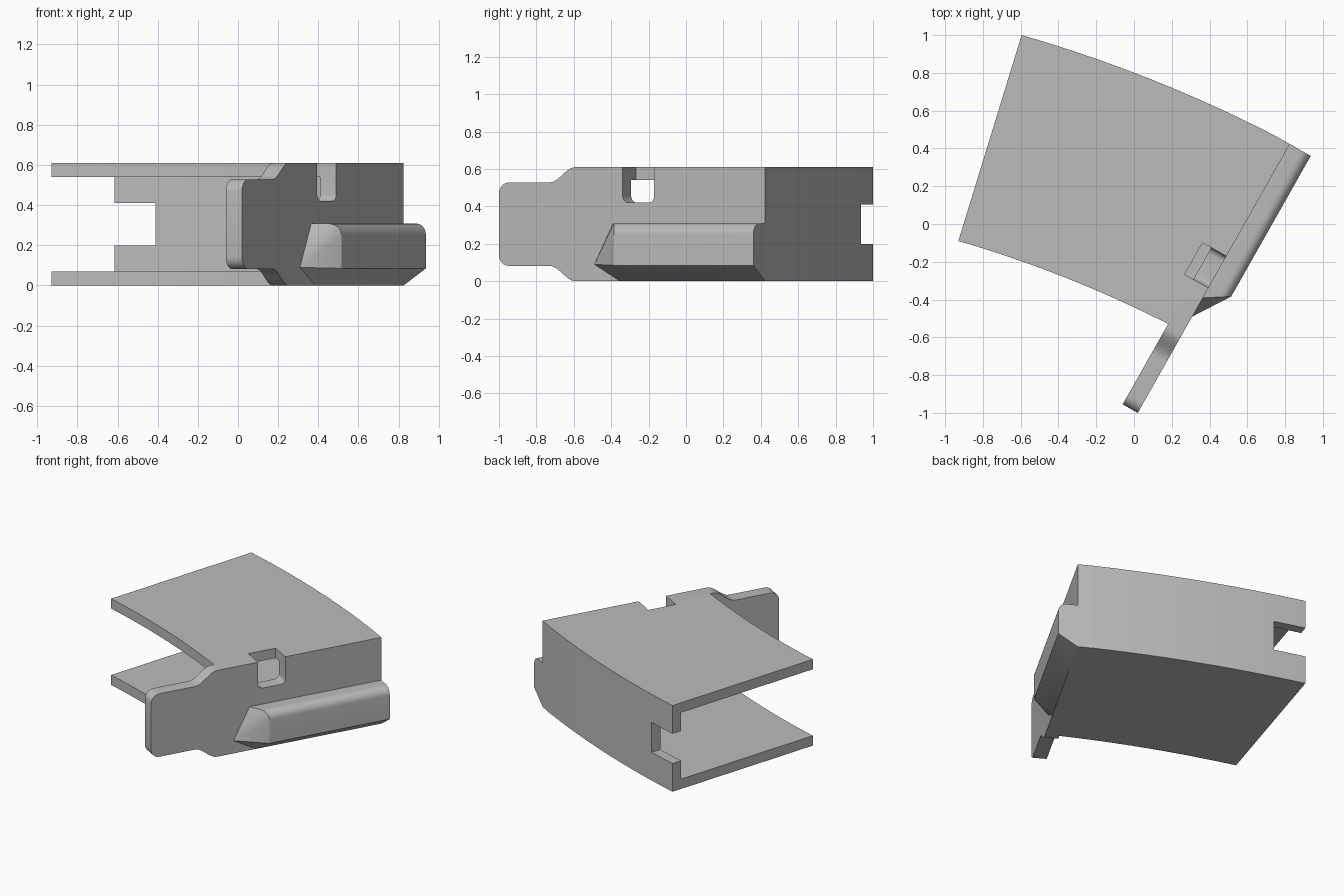
import bpy, bmesh
from math import cos, sin, pi, radians
from mathutils import Vector

cube = bpy.data.objects.get("Cube")
if cube:
    bpy.data.objects.remove(cube)

grey = bpy.data.materials.new("light_grey")
grey.use_nodes = True
colour = (0.5, 0.5, 0.5, 1)
grey.diffuse_color = colour
grey.node_tree.nodes["Principled BSDF"].inputs["Base Color"].default_value = colour

# Side wall frame: s runs along the wall, u points outward from its face
HEIGHT, SHEET, WALL, LENGTH = 0.61, 0.07, 0.092, 1.635
ANGLE = radians(60.5)
ALONG = Vector((cos(ANGLE), sin(ANGLE), 0))
OUT = Vector((sin(ANGLE), -cos(ANGLE), 0))
ORIGIN = Vector((0.02, -1.0, 0))
UP = Vector((0, 0, 1))


def place(s, u, z=0):
    return ORIGIN + ALONG * s + OUT * u + UP * z


def finish(name, bm):
    bmesh.ops.recalc_face_normals(bm, faces=bm.faces)
    mesh = bpy.data.meshes.new(name)
    bm.to_mesh(mesh)
    bm.free()
    mesh.materials.append(grey)
    obj = bpy.data.objects.new(name, mesh)
    bpy.context.collection.objects.link(obj)
    bpy.ops.object.select_all(action='DESELECT')
    obj.select_set(True)
    bpy.context.view_layer.objects.active = obj
    bpy.ops.object.shade_smooth_by_angle(angle=radians(25))
    return obj


def prism(name, outline, offset):
    """Extrude a planar outline along an offset vector."""
    bm = bmesh.new()
    face = bm.faces.new([bm.verts.new(p) for p in outline])
    made = bmesh.ops.extrude_face_region(bm, geom=[face], use_keep_orig=True)
    verts = [g for g in made["geom"] if isinstance(g, bmesh.types.BMVert)]
    bmesh.ops.translate(bm, verts=verts, vec=offset)
    return finish(name, bm)


def arc(p, q, radius, steps=20):
    """Shallow arc from p to q bulging towards the back."""
    chord = q - p
    half = chord.length / 2
    normal = Vector((-chord.y, chord.x, 0)).normalized()
    drop = (radius ** 2 - half ** 2) ** 0.5
    points = []
    for i in range(steps + 1):
        x = (2 * i / steps - 1) * half
        rise = (radius ** 2 - x ** 2) ** 0.5 - drop
        points.append((p + q) / 2 + chord.normalized() * x + normal * rise)
    return points


def corner(cx, cz, r, start, end, steps=6):
    turn = [radians(start + (end - start) * i / steps) for i in range(steps + 1)]
    return [(cx + r * cos(a), cz + r * sin(a)) for a in turn]


# Curved edges of the body
back_left = Vector((-0.595, 1.0, 0))
front_left = Vector((-0.93, -0.09, 0))
back_edge = arc(back_left, place(LENGTH, -WALL), 7.4)
front_edge = arc(front_left, place(0.489, -WALL), 6.4)
inward = (front_left - back_left).normalized() * SHEET
back_inner = arc(back_left + inward, place(LENGTH - SHEET, -WALL), 7.33)

# Top and bottom plates; the top one has the slot recess
SLOT_A, SLOT_B, SLOT_FLOOR = 0.76, 0.953, 0.42
recess = [place(SLOT_B, -WALL), place(SLOT_B, -0.145),
          place(SLOT_A, -0.145), place(SLOT_A, -WALL)]
for name, notch, z in (("bottom_plate", [], 0), ("top_plate", recess, HEIGHT - SHEET)):
    outline = back_edge + notch + front_edge[::-1]
    prism(name, [p + UP * z for p in outline], UP * SHEET)

# Back wall with an open notch at its free end
NOTCH_STEP = 3
for name, first, last, z0, z1 in (
        ("back_wall", NOTCH_STEP, 20, SHEET, HEIGHT - SHEET),
        ("back_lower_lip", 0, NOTCH_STEP, SHEET, 0.2),
        ("back_upper_lip", 0, NOTCH_STEP, 0.41, HEIGHT - SHEET)):
    outline = back_edge[first:last + 1] + back_inner[first:last + 1][::-1]
    prism(name, [p + UP * z0 for p in outline], UP * (z1 - z0))

# Side wall: rounded tab, eased shoulders, slot in the top edge
TAB_TOP, ROUND = 0.528, 0.06
shoulder = corner(ROUND, TAB_TOP - ROUND, ROUND, 180, 90)
for i in range(11):
    t = i / 10
    shoulder.append((0.31 + 0.16 * t,
                     TAB_TOP + (HEIGHT - TAB_TOP) * (1 - cos(pi * t)) / 2))
r = 0.035
slot = ([(SLOT_A, HEIGHT)]
        + corner(SLOT_A + r, SLOT_FLOOR + r, r, 180, 270)
        + corner(SLOT_B - r, SLOT_FLOOR + r, r, 270, 360)
        + [(SLOT_B, HEIGHT)])
profile = shoulder + slot + [(LENGTH, HEIGHT), (LENGTH, 0)]
profile += [(s, HEIGHT - z) for s, z in reversed(shoulder)]
prism("side_wall", [place(s, 0, z) for s, z in profile], -OUT * WALL)

# Outer rib: chamfered below, rounded above, faceted to a point at the front
DEPTH, RIB_TOP, R = 0.127, 0.308, 0.055
section = [(0, 0, 0.745), (DEPTH, 0.085, 0.78)]
for u, z in corner(DEPTH - R, RIB_TOP - R, R, 0, 90):
    section.append((u, z, 0.70 + 0.08 * u / DEPTH))
section.append((0, RIB_TOP, 0.70))
bm = bmesh.new()
near = [bm.verts.new(place(s, u, z)) for u, z, s in section]
far = [bm.verts.new(place(LENGTH, u, z)) for u, z, s in section]
tip = bm.verts.new(place(0.586, 0, 0.09))
for i in range(len(section) - 1):
    bm.faces.new((near[i], near[i + 1], far[i + 1], far[i]))
    bm.faces.new((near[i], tip, near[i + 1]))
bm.faces.new(far)
bm.faces.new((near[0], far[0], far[-1], near[-1], tip))
finish("outer_rib", bm)
